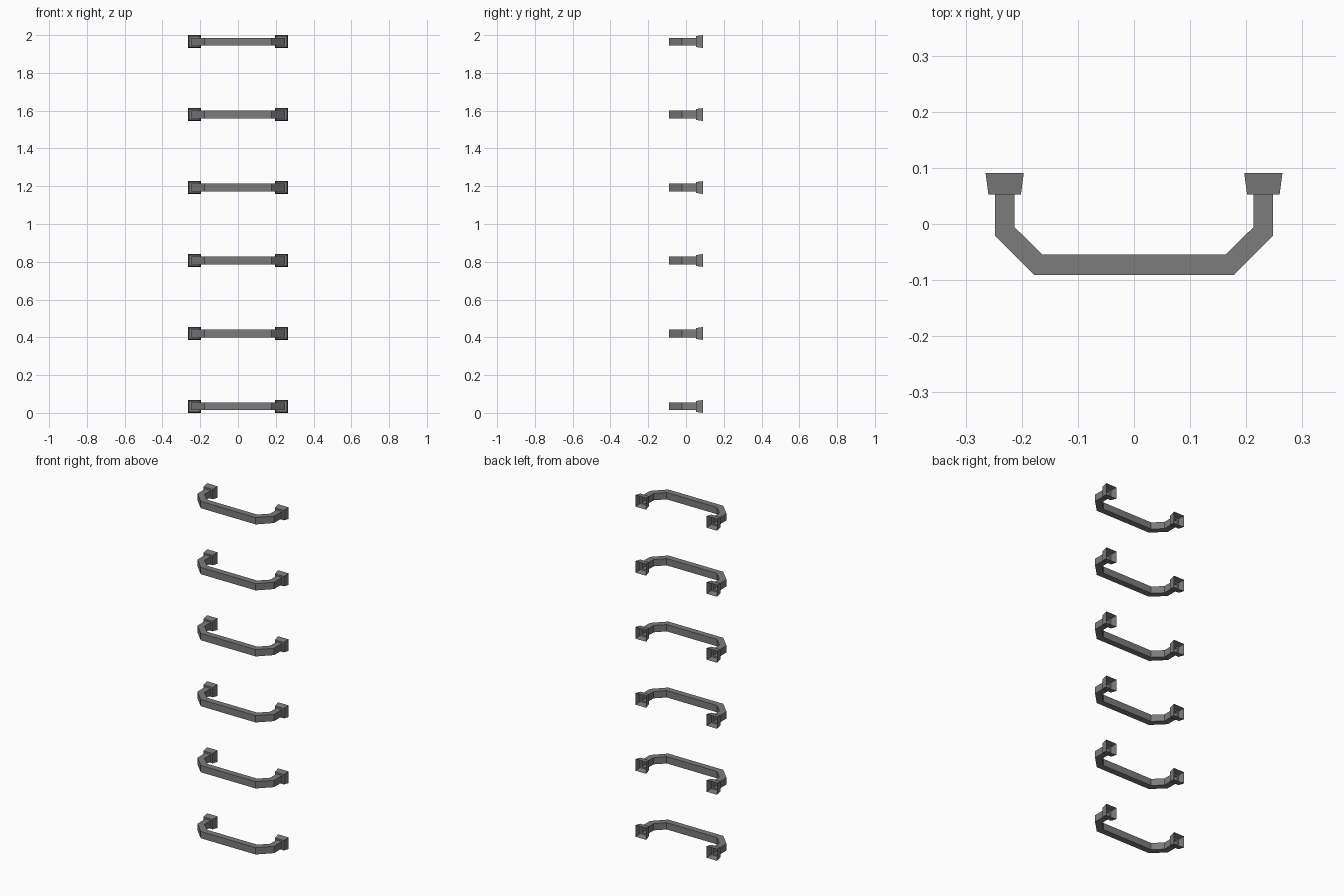
import bpy, bmesh

if "Cube" in bpy.data.objects:
    bpy.data.objects.remove(bpy.data.objects["Cube"])

RUNGS = 6
Z0, STEP = 0.034, 0.3864
BAR_H = 0.02      # half height of the bar
FOOT_X = 0.2305   # centre of each wall foot

# half of the bar outline seen from above: (outer, inner) corner pairs
HALF = [((0.248, 0.0525), (0.213, 0.0525)),
        ((0.248, -0.0205), (0.213, -0.0055)),
        ((0.178, -0.0905), (0.163, -0.0545))]
# flared foot, open at the wall: (half size, y), wall side first
FOOT = [(0.034, 0.0905), (0.029, 0.0525)]

dark = bpy.data.materials.new("dark_metal")
dark.diffuse_color = (0.2, 0.2, 0.2, 1)
dark.use_nodes = True
dark.node_tree.nodes["Principled BSDF"].inputs["Base Color"].default_value = dark.diffuse_color


def ring(outer, inner, h):
    """Four corners of a cross-section."""
    return [(*outer, -h), (*outer, h), (*inner, h), (*inner, -h)]


def make_rung(name, z):
    # right half from wall to middle, then the mirrored left half
    half = [ring((FOOT_X + h, y), (FOOT_X - h, y), h) for h, y in FOOT]
    half += [ring(o, i, BAR_H) for o, i in HALF]
    rings = half + [[(-x, y, c) for x, y, c in r] for r in reversed(half)]

    # skin the cross-sections with quads
    bm = bmesh.new()
    rings = [[bm.verts.new(p) for p in r] for r in rings]
    for a, b in zip(rings, rings[1:]):
        for i in range(4):
            j = (i + 1) % 4
            bm.faces.new((a[i], b[i], b[j], a[j]))
    # outward normals: the front face of the bar must look towards -y
    bm.normal_update()
    front = min(bm.faces, key=lambda f: f.calc_center_median().y)
    if front.normal.y > 0:
        bmesh.ops.reverse_faces(bm, faces=bm.faces)

    me = bpy.data.meshes.new(name)
    bm.to_mesh(me)
    bm.free()
    me.materials.append(dark)
    ob = bpy.data.objects.new(name, me)
    ob.location.z = z
    bpy.context.collection.objects.link(ob)


# stack of wall rungs
for n in range(RUNGS):
    make_rung(f"rung_{n + 1}", Z0 + n * STEP)
